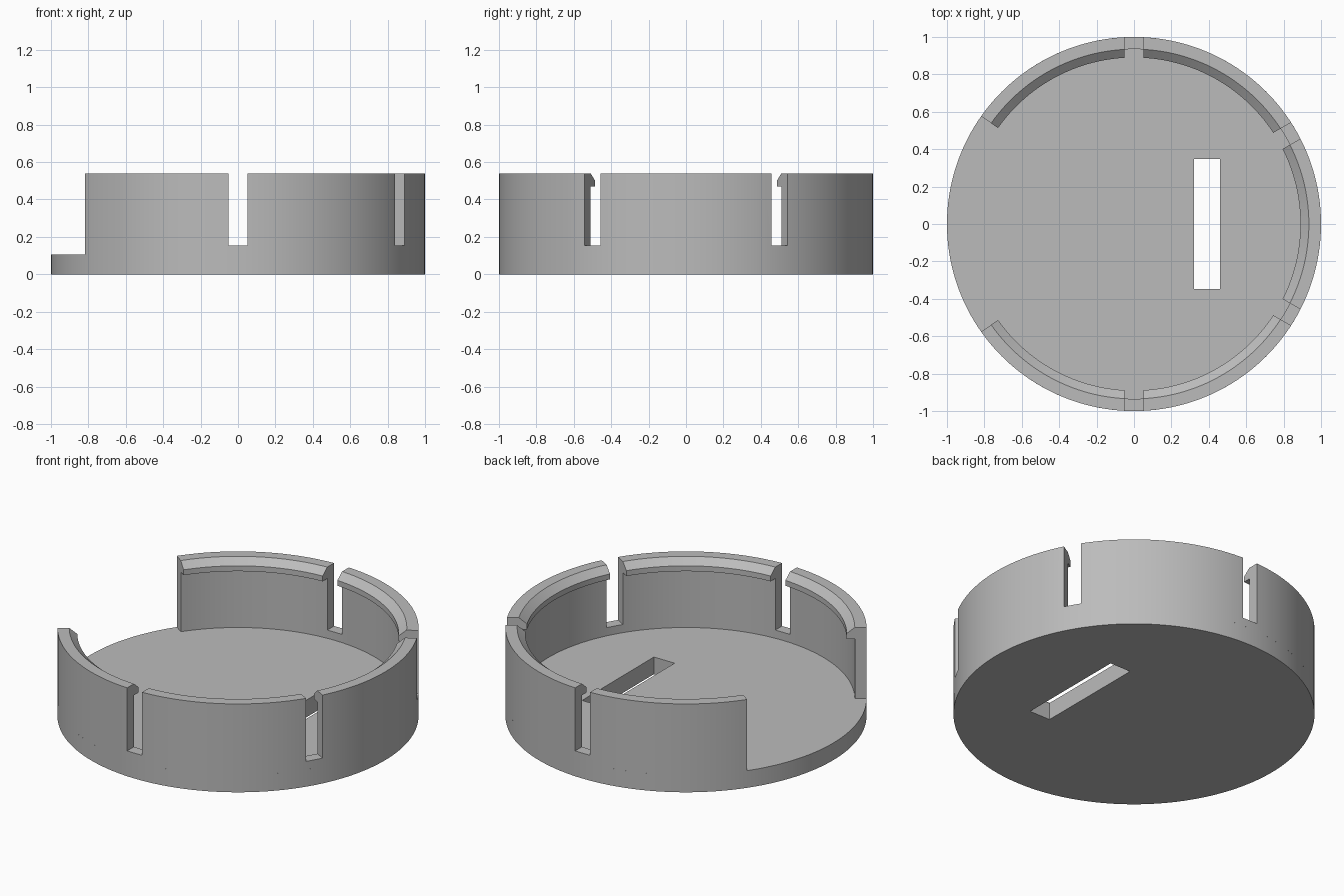
import bpy, bmesh
from math import radians, sin, cos
from mathutils import Matrix

cube = bpy.data.objects.get("Cube")
if cube:
    bpy.data.objects.remove(cube, do_unlink=True)

grey = bpy.data.materials.new("light grey plastic")
grey.use_nodes = True
colour = (0.5, 0.5, 0.5, 1)
grey.diffuse_color = colour
grey.node_tree.nodes["Principled BSDF"].inputs["Base Color"].default_value = colour

FLOOR, SLOT_BOTTOM, TOP = 0.105, 0.155, 0.54
OPEN_ANGLE = 144.8  # wall runs from minus to plus this angle


def finish(name, bm):
    bmesh.ops.recalc_face_normals(bm, faces=bm.faces)
    mesh = bpy.data.meshes.new(name)
    bm.to_mesh(mesh)
    bm.free()
    mesh.materials.append(grey)
    obj = bpy.data.objects.new(name, mesh)
    bpy.context.collection.objects.link(obj)
    return obj


def add_box(bm, lo, hi, angle=0):
    size = [b - a for a, b in zip(lo, hi)]
    mid = [(a + b) / 2 for a, b in zip(lo, hi)]
    matrix = (Matrix.Rotation(radians(angle), 4, 'Z') @ Matrix.Translation(mid)
              @ Matrix.Diagonal((*size, 1)))
    bmesh.ops.create_cube(bm, size=1, matrix=matrix)


def cut(obj, cutter):
    cutter.hide_render = True
    mod = obj.modifiers.new("cut", 'BOOLEAN')
    mod.operation, mod.solver, mod.object = 'DIFFERENCE', 'EXACT', cutter
    bpy.ops.object.select_all(action='DESELECT')
    obj.select_set(True)
    bpy.context.view_layer.objects.active = obj
    bpy.ops.object.modifier_apply(modifier=mod.name)
    bpy.data.objects.remove(cutter, do_unlink=True)
    bpy.ops.object.shade_smooth_by_angle(angle=radians(25))


# Base disc with a rectangular slot through it
bm = bmesh.new()
bmesh.ops.create_cone(bm, cap_ends=True, segments=160, radius1=1, radius2=1,
                      depth=FLOOR, matrix=Matrix.Translation((0, 0, FLOOR / 2)))
base = finish("base_disc", bm)
bm = bmesh.new()
add_box(bm, (0.32, -0.347, -0.1), (0.46, 0.347, 0.3))
cut(base, finish("base_slot_cutter", bm))

# Wall with an inner snap lip, swept around the open arc
profile = [(1, FLOOR), (1, TOP), (0.935, TOP), (0.89, 0.503),
           (0.89, 0.47), (0.935, 0.47), (0.935, FLOOR)]
bm = bmesh.new()
steps = 128
rings = []
for i in range(steps + 1):
    a = radians(OPEN_ANGLE * (2 * i / steps - 1))
    rings.append([bm.verts.new((r * cos(a), r * sin(a), z)) for r, z in profile])
for a, b in zip(rings, rings[1:]):
    for j in range(len(profile)):
        k = (j + 1) % len(profile)
        bm.faces.new((a[j], a[k], b[k], b[j]))
bm.faces.new(rings[0])
bm.faces.new(rings[-1])
wall = finish("snap_wall", bm)

# Four narrow slots that split the wall into flexible tabs
bm = bmesh.new()
for angle in (-90, -30, 30, 90):
    add_box(bm, (0.7, -0.05, SLOT_BOTTOM), (1.2, 0.05, 0.8), angle)
cut(wall, finish("wall_slot_cutter", bm))
